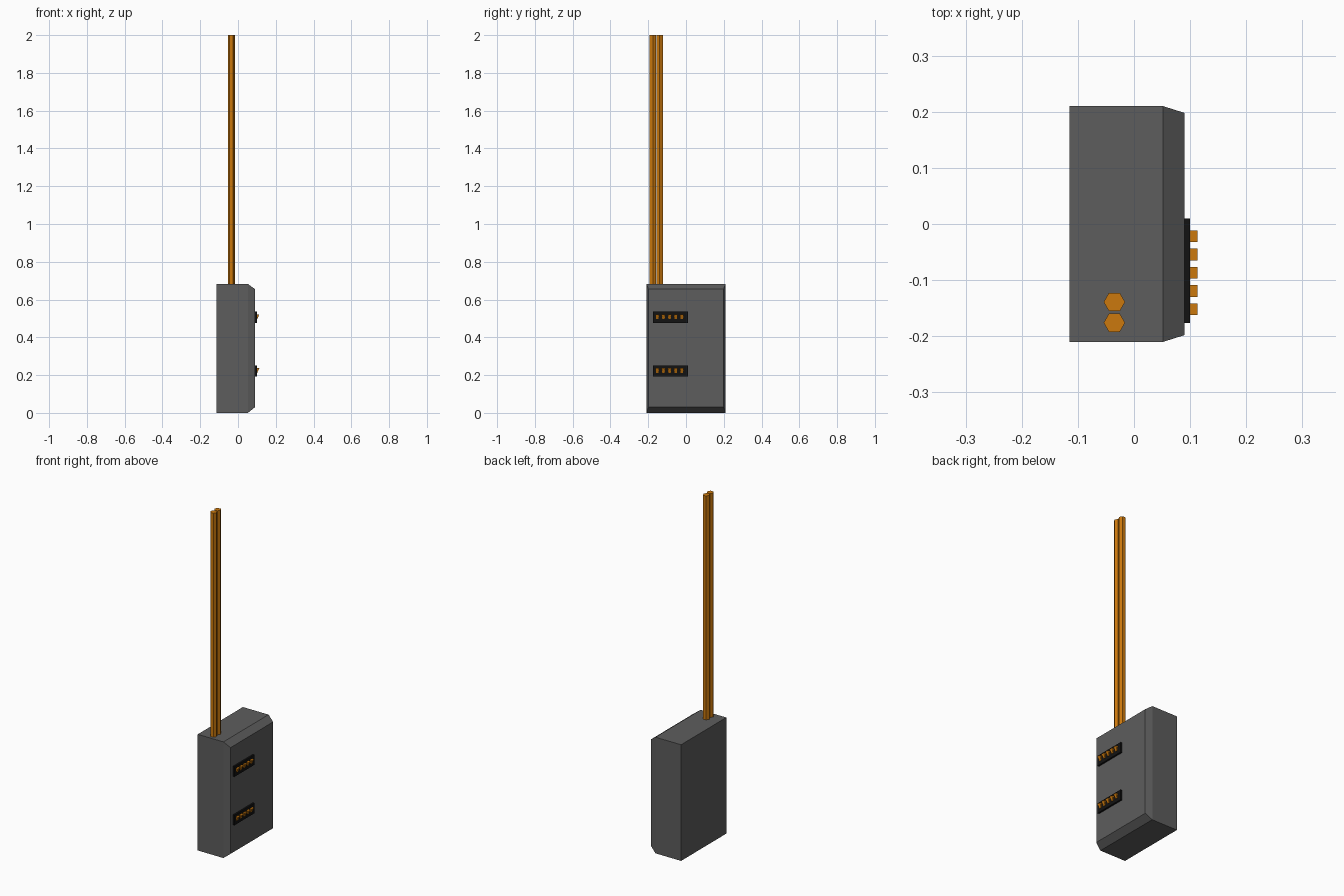
import bpy
import bmesh
import math
from mathutils import Matrix, Vector

cube = bpy.data.objects.get("Cube")
if cube:
    bpy.data.objects.remove(cube, do_unlink=True)


def material(name, color):
    mat = bpy.data.materials.new(name)
    mat.use_nodes = True
    mat.diffuse_color = (*color, 1)
    mat.node_tree.nodes["Principled BSDF"].inputs["Base Color"].default_value = (*color, 1)
    return mat


grey = material("dark grey", (0.11, 0.11, 0.11))
black = material("black", (0.006, 0.006, 0.006))
orange = material("copper orange", (0.6, 0.19, 0.004))


def finish(name, bm, mat):
    bmesh.ops.recalc_face_normals(bm, faces=bm.faces)
    mesh = bpy.data.meshes.new(name)
    bm.to_mesh(mesh)
    bm.free()
    mesh.materials.append(mat)
    obj = bpy.data.objects.new(name, mesh)
    bpy.context.collection.objects.link(obj)
    return obj


def add_box(bm, low, high):
    low, high = Vector(low), Vector(high)
    place = Matrix.Translation((low + high) / 2) @ Matrix.Diagonal((*(high - low), 1))
    return bmesh.ops.create_cube(bm, size=1, matrix=place)["verts"]


# Housing: box up to the shoulder, then a face tapering in on all four edges
bm = bmesh.new()
verts = add_box(bm, (-0.115, -0.21, 0), (0.052, 0.21, 0.683))
bm.faces.ensure_lookup_table()
front = max(bm.faces, key=lambda f: f.calc_center_median().x)
cap = bmesh.ops.extrude_face_region(bm, geom=[front])["geom"]
bmesh.ops.delete(bm, geom=[front], context="FACES_ONLY")
for v in (g for g in cap if isinstance(g, bmesh.types.BMVert)):
    v.co.x = 0.09
    v.co.y -= math.copysign(0.012, v.co.y)
    v.co.z += 0.03 if v.co.z < 0.3 else -0.028
finish("housing", bm, grey)

# Hexagonal rods rising from the top
for side, y in (("front", -0.176), ("back", -0.139)):
    bm = bmesh.new()
    bottom, top = 0.68, 2.0
    bmesh.ops.create_cone(
        bm, cap_ends=True, segments=6, radius1=0.019, radius2=0.019, depth=top - bottom,
        matrix=Matrix.Translation((-0.035, y, (bottom + top) / 2)) @ Matrix.Rotation(math.pi / 2, 4, "Z"))
    finish(side + "_rod", bm, orange)

# Terminal strips, each with a row of wedge pins narrowing downwards
for level, z in (("lower", 0.222), ("upper", 0.507)):
    bm = bmesh.new()
    add_box(bm, (0.088, -0.176, z - 0.03), (0.1, 0.01, z + 0.03))
    finish(level + "_terminal_strip", bm, black)

    bm = bmesh.new()
    for i in range(5):
        y = -0.022 - i * 0.0325
        for v in add_box(bm, (0.099, y - 0.0105, z - 0.01), (0.113, y + 0.0105, z + 0.015)):
            if v.co.z < z:
                v.co.y = y + (v.co.y - y) * 0.55
                v.co.x = min(v.co.x, 0.102)
    finish(level + "_terminal_pins", bm, orange)
